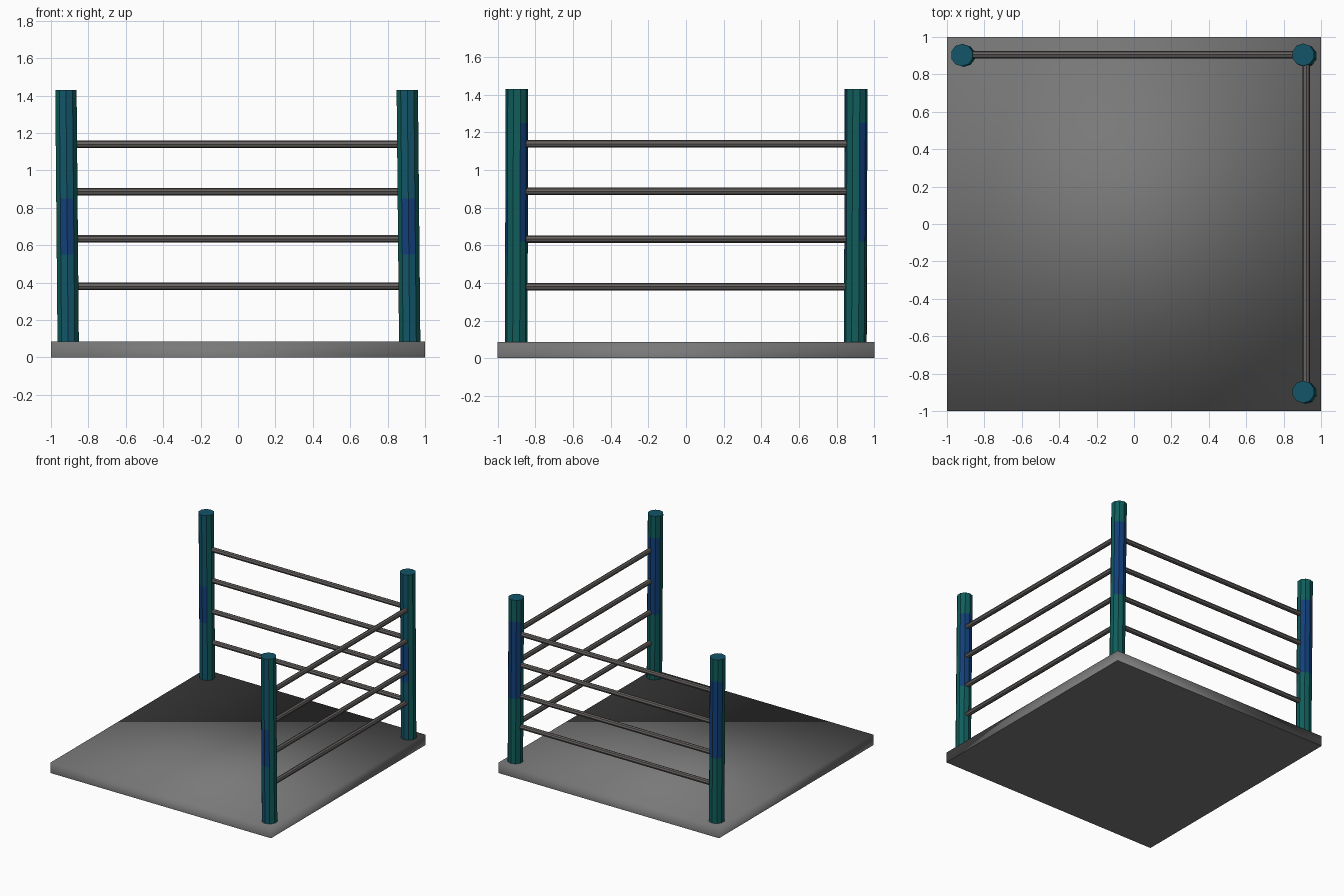
import bpy, bmesh
from math import pi
from mathutils import Matrix, Vector

cube = bpy.data.objects.get("Cube")
if cube:
    bpy.data.objects.remove(cube, do_unlink=True)


def material(name, rgb):
    m = bpy.data.materials.new(name)
    m.use_nodes = True
    m.diffuse_color = (*rgb, 1)
    m.node_tree.nodes["Principled BSDF"].inputs["Base Color"].default_value = (*rgb, 1)
    return m


stone = material("floor grey", (0.19, 0.19, 0.19))
steel = material("rail grey", (0.13, 0.12, 0.115))
teal = material("teal", (0.005, 0.11, 0.105))
petrol = material("petrol", (0.006, 0.09, 0.14))
blue = material("blue", (0.006, 0.05, 0.19))


def finish(bm, name, *mats):
    mesh = bpy.data.meshes.new(name)
    bm.to_mesh(mesh)
    bm.free()
    for m in mats:
        mesh.materials.append(m)
    ob = bpy.data.objects.new(name, mesh)
    bpy.context.collection.objects.link(ob)
    return ob


# Floor slab: softly shaded top and sides, crisp flat underside
SLAB = 0.085
bm = bmesh.new()
bmesh.ops.create_cube(bm, size=1, matrix=Matrix.Translation((0, 0, SLAB / 2))
                      @ Matrix.Diagonal((2, 2, SLAB, 1)))
bm.normal_update()
for f in bm.faces:
    f.smooth = f.normal.z > -0.5
    if not f.smooth:
        for e in f.edges:
            e.smooth = False
finish(bm, "floor_slab", stone)


# Slightly leaning ten-sided posts with painted bands
def post(name, foot, head):
    low, high = SLAB - 0.005, 1.43
    bm = bmesh.new()
    bmesh.ops.create_cone(bm, segments=10, radius1=0.06, radius2=0.06, depth=high - low,
                          cap_ends=True, matrix=Matrix.Translation((0, 0, (low + high) / 2)))
    for z in (0.55, 0.62, 0.85, 1.25):
        bmesh.ops.bisect_plane(bm, geom=bm.verts[:] + bm.edges[:] + bm.faces[:],
                               plane_co=(0, 0, z), plane_no=(0, 0, 1))
    bm.normal_update()
    for f in bm.faces:
        z, n = f.calc_center_median().z, f.normal
        if abs(n.z) > 0.5:
            f.material_index = 1
        elif n.y > 0.2:
            f.material_index = 2 if 0.62 < z < 1.25 else 0
        elif n.y < -0.7:
            f.material_index = 2 if 0.55 < z < 0.85 else 1
    foot, head = Vector((*foot, 0)), Vector((*head, 0))
    for v in bm.verts:
        v.co += foot.lerp(head, (v.co.z - low) / (high - low))
    finish(bm, name, teal, petrol, blue)


post("back_right_post", (-0.908, 0.9), (-0.92, 0.903))
post("back_left_post", (0.918, 0.898), (0.905, 0.905))
post("front_left_post", (0.918, -0.902), (0.905, -0.898))


# Eight-sided rails between neighbouring posts
def rail(name, centre, axis):
    bm = bmesh.new()
    bmesh.ops.create_cone(bm, segments=8, radius1=0.02, radius2=0.02, depth=1.8, cap_ends=True,
                          matrix=Matrix.Translation(centre) @ Matrix.Rotation(pi / 2, 4, axis))
    finish(bm, name, steel)


for i in range(4):
    z = 0.38 + i * 0.253
    rail(f"back_rail_{i + 1}", (0, 0.905, z), 'Y')
    rail(f"left_rail_{i + 1}", (0.921, 0, z), 'X')
